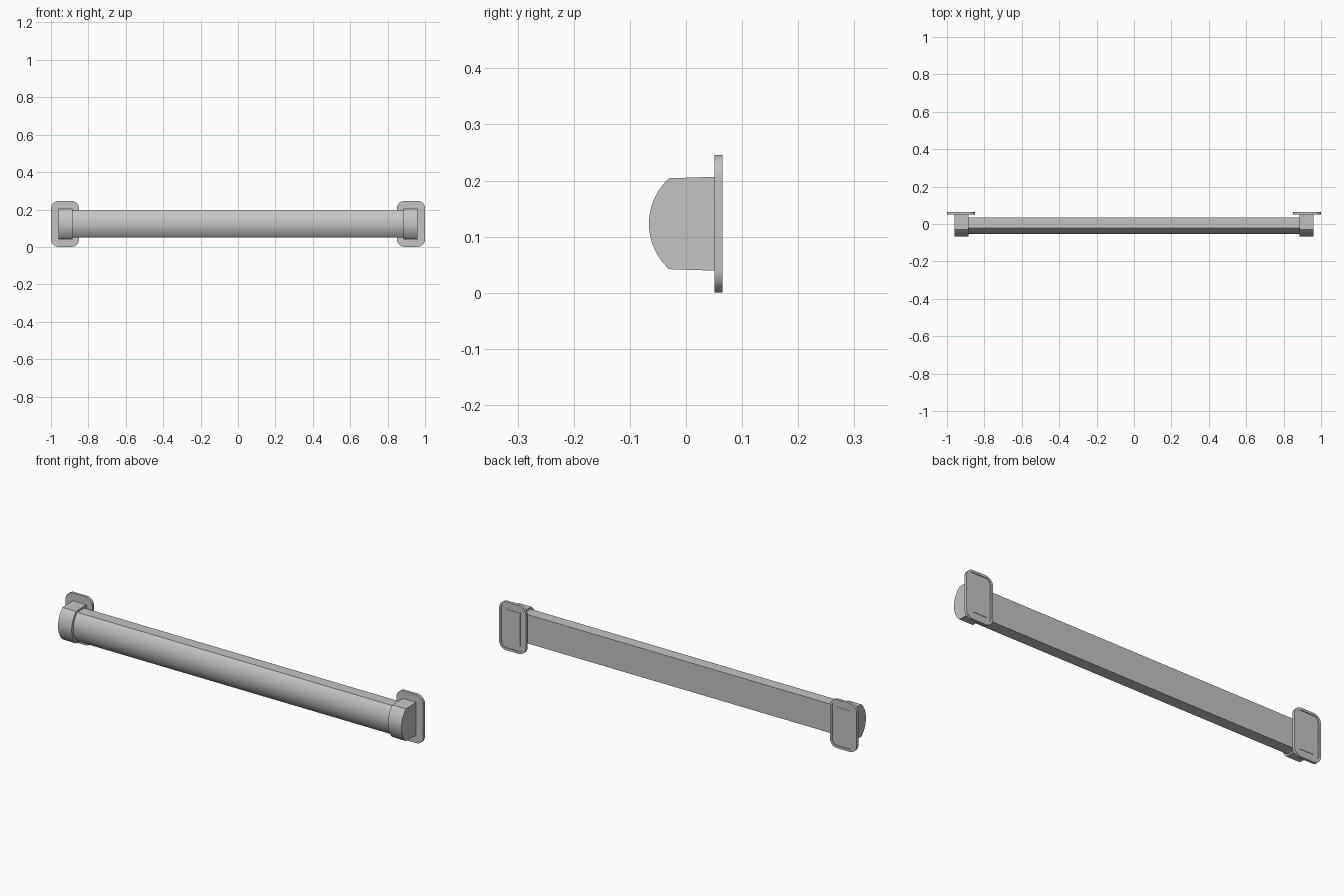
import bpy, bmesh, math

cube = bpy.data.objects.get("Cube")
if cube:
    bpy.data.objects.remove(cube, do_unlink=True)

grey = bpy.data.materials.new("satin_grey")
grey.use_nodes = True
grey.diffuse_color = (0.55, 0.55, 0.55, 1)
grey.node_tree.nodes["Principled BSDF"].inputs["Base Color"].default_value = (0.55, 0.55, 0.55, 1)

MID_Z = 0.123


def finish(name, bm):
    bmesh.ops.recalc_face_normals(bm, faces=bm.faces)
    mesh = bpy.data.meshes.new(name)
    bm.to_mesh(mesh)
    bm.free()
    mesh.materials.append(grey)
    obj = bpy.data.objects.new(name, mesh)
    bpy.context.collection.objects.link(obj)
    bpy.ops.object.select_all(action="DESELECT")
    obj.select_set(True)
    bpy.context.view_layer.objects.active = obj
    bpy.ops.object.shade_smooth_by_angle(angle=math.radians(30))
    return obj


def d_profile(front, shoulder, back, half, back_half, steps=32):
    """Side outline (y, z): bowed front between two shoulders, flat back."""
    sag = shoulder - front
    radius = (half ** 2 + sag ** 2) / (2 * sag)
    sweep = math.asin(half / radius)
    points = [(back, MID_Z + back_half)]
    for i in range(steps + 1):
        a = sweep * (1 - 2 * i / steps)
        points.append((front + radius * (1 - math.cos(a)), MID_Z + radius * math.sin(a)))
    points.append((back, MID_Z - back_half))
    return points


def extrude_x(name, points, x0, x1):
    bm = bmesh.new()
    face = bm.faces.new([bm.verts.new((x0, y, z)) for y, z in points])
    ext = bmesh.ops.extrude_face_region(bm, geom=[face])
    moved = [v for v in ext["geom"] if isinstance(v, bmesh.types.BMVert)]
    bmesh.ops.translate(bm, verts=moved, vec=(x1 - x0, 0, 0))
    return finish(name, bm)


def wall_plate(name, cx, width=0.15, height=0.245, radius=0.04, steps=10):
    """Rounded plate with a shallow recess inside a rim on its back."""
    bm = bmesh.new()
    verts = []
    corners = [(1, 1), (-1, 1), (-1, -1), (1, -1)]
    for k, (sx, sz) in enumerate(corners):
        for i in range(steps + 1):
            a = math.pi / 2 * (k + i / steps)
            x = cx + sx * (width / 2 - radius) + radius * math.cos(a)
            z = MID_Z + sz * (height / 2 - radius) + radius * math.sin(a)
            verts.append(bm.verts.new((x, 0.051, z)))
    face = bm.faces.new(verts)
    ext = bmesh.ops.extrude_face_region(bm, geom=[face])
    back = [g for g in ext["geom"] if isinstance(g, bmesh.types.BMFace)][0]
    bmesh.ops.translate(bm, verts=back.verts, vec=(0, 0.014, 0))
    bmesh.ops.recalc_face_normals(bm, faces=bm.faces)
    bmesh.ops.inset_region(bm, faces=[back], thickness=0.012)
    rim = bmesh.ops.extrude_face_region(bm, geom=[back])
    floor = [g for g in rim["geom"] if isinstance(g, bmesh.types.BMFace)][0]
    bmesh.ops.translate(bm, verts=floor.verts, vec=(0, -0.004, 0))
    if back.is_valid:
        bmesh.ops.delete(bm, geom=[back], context="FACES_ONLY")
    return finish(name, bm)


# Long bowed bar
extrude_x("bar", d_profile(-0.053, -0.022, 0.035, 0.073, 0.073), -0.89, 0.89)

# End brackets, running through the wall plates
bracket = d_profile(-0.066, -0.03, 0.063, 0.081, 0.084)
for side, s in (("left", 1), ("right", -1)):
    extrude_x(side + "_bracket", bracket, s * 0.884, s * 0.96)
    wall_plate(side + "_wall_plate", s * 0.925)
